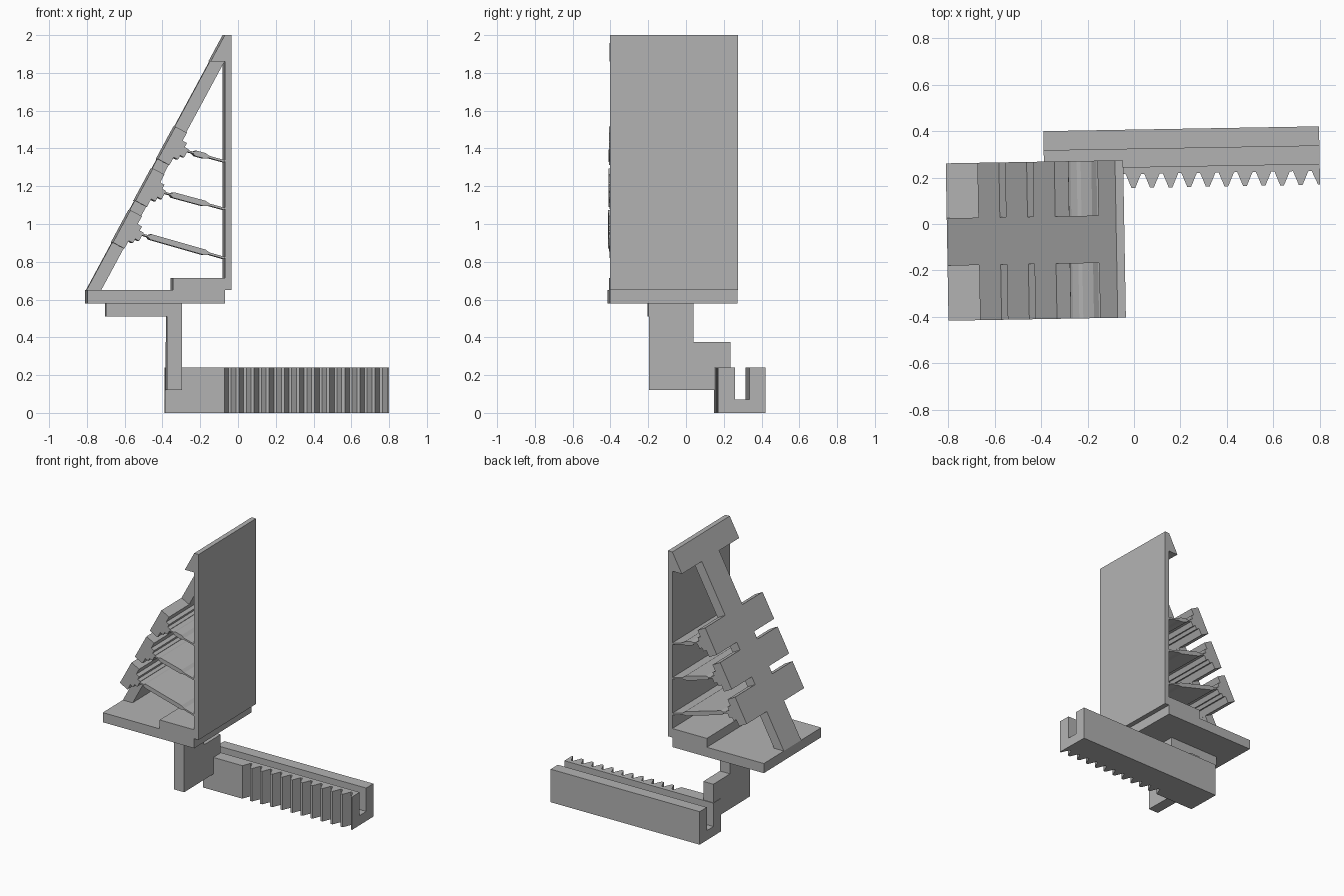
import bpy, bmesh, math
from mathutils import Vector

if "Cube" in bpy.data.objects:
    bpy.data.objects.remove(bpy.data.objects["Cube"])

GREY = (0.45, 0.45, 0.45, 1)
mat = bpy.data.materials.new("plain_grey")
mat.use_nodes = True
mat.diffuse_color = GREY
mat.node_tree.nodes["Principled BSDF"].inputs["Base Color"].default_value = GREY

TURN = math.radians(1)          # whole model sits slightly turned
PLACE = {"x": lambda a, b, c: (c, a, b),
         "y": lambda a, b, c: (a, c, b),
         "z": lambda a, b, c: (a, b, c)}


def prism(name, profile, axis, lo, hi):
    """Extrude a closed 2D profile along an axis from lo to hi."""
    bm = bmesh.new()
    face = bm.faces.new([bm.verts.new(PLACE[axis](a, b, lo)) for a, b in profile])
    out = bmesh.ops.extrude_face_region(bm, geom=[face])
    verts = [v for v in out["geom"] if isinstance(v, bmesh.types.BMVert)]
    bmesh.ops.translate(bm, verts=verts, vec=PLACE[axis](0, 0, hi - lo))
    bmesh.ops.recalc_face_normals(bm, faces=bm.faces)
    mesh = bpy.data.meshes.new(name)
    bm.to_mesh(mesh)
    bm.free()
    mesh.materials.append(mat)
    obj = bpy.data.objects.new(name, mesh)
    obj.rotation_euler.z = TURN
    bpy.context.collection.objects.link(obj)
    return obj


def rect(a0, a1, b0, b1):
    return [(a0, b0), (a1, b0), (a1, b1), (a0, b1)]


# Tower: full width in y, with a narrower strip in the middle
Y0, Y1 = -0.402, 0.275
STRIP_Y0, STRIP_Y1 = -0.165, 0.039
BASE_TOP, TOP = 0.65, 2.0
LEFT, WALL, RIGHT = -0.805, -0.077, -0.042

prism("base_slab", rect(LEFT, WALL, 0.58, BASE_TOP), "y", Y0, Y1)
prism("base_step", rect(-0.352, WALL, BASE_TOP, 0.715), "y", Y0, Y1)
prism("upright_plate", rect(WALL, RIGHT, BASE_TOP, TOP), "y", Y0, Y1)

# Sloping strip and the full-width cap that joins it to the plate
foot = Vector((LEFT, BASE_TOP))
along = (Vector((WALL, TOP)) - foot).normalized()
inward = Vector((along.y, -along.x))
slant = along.x / along.y


def outer_x(z):
    return LEFT + (z - BASE_TOP) * slant


CAP_Z, THICK_X = 1.86, 0.078
prism("sloping_strip",
      [(LEFT, BASE_TOP), (LEFT + THICK_X, BASE_TOP),
       (outer_x(CAP_Z) + THICK_X, CAP_Z), (outer_x(CAP_Z), CAP_Z)],
      "y", STRIP_Y0, STRIP_Y1)
prism("top_cap", [(outer_x(CAP_Z), CAP_Z), (WALL, CAP_Z), (WALL, TOP)], "y", Y0, Y1)


def on_slope(s, t):
    return foot + along * s + inward * t


# Crossbars with stepped noses, each tied to the plate by a thin sloping shelf
BAR_HALF = 0.0975
for i, wall_z in enumerate((0.82, 1.08, 1.332)):
    mid = 0.384 + 0.251 * i
    half = [(BAR_HALF, 0), (BAR_HALF, 0.069), (0.05, 0.069),
            (0.05, 0.095), (0.025, 0.095), (0.025, 0.118)]
    steps = [(-s, t) for s, t in half] + [(s, t) for s, t in reversed(half)]
    prism(f"crossbar_{i + 1}", [on_slope(mid + s, t) for s, t in steps], "y", Y0, Y1)

    start, end = on_slope(mid + 0.01, 0.1), Vector((WALL, wall_z))
    run = (end - start).normalized()
    up = Vector((-run.y, run.x))
    length = (end - start).length
    edge = [(0, 0.005), (0.05, 0.005), (0.065, 0.015), (length - 0.11, 0.015),
            (length - 0.085, 0.006), (length, 0.006)]
    outline = edge + [(d, -h) for d, h in reversed(edge)]
    prism(f"shelf_{i + 1}", [start + run * d + up * h for d, h in outline], "y", Y0, Y1)

# Bracket hanging under the base
prism("bracket_flange", rect(-0.703, -0.30, 0.51, 0.58), "y", -0.192, 0.045)
prism("bracket_leg",
      [(-0.19, 0.12), (0.24, 0.12), (0.24, 0.375), (0.045, 0.375),
       (0.045, 0.58), (-0.19, 0.58)], "x", -0.38, -0.30)

# Toothed rack: grooved bar made of floor, back wall and toothed front wall
RACK_L, RACK_R, RACK_H, FLOOR = -0.383, 0.803, 0.24, 0.07
GROOVE0, GROOVE1, BACK = 0.245, 0.322, 0.406
TIP, ROOT, PITCH = 0.155, 0.215, 0.08

teeth = [(RACK_L, TIP), (-0.07, TIP)]
for k in range(11):
    x = (k - 0.5) * PITCH
    teeth += [(x - 0.006, ROOT), (x + 0.008, ROOT), (x + 0.032, TIP)]
    if k < 10:
        teeth.append((x + 0.048, TIP))
teeth[-1] = (RACK_R - 0.008, TIP)
teeth.append((RACK_R, TIP))
prism("rack_toothed_wall", teeth + [(RACK_R, GROOVE0), (RACK_L, GROOVE0)],
      "z", 0, RACK_H)
prism("rack_channel",
      [(GROOVE0, 0), (BACK, 0), (BACK, RACK_H), (GROOVE1, RACK_H),
       (GROOVE1, FLOOR), (GROOVE0, FLOOR)], "x", RACK_L, RACK_R)
